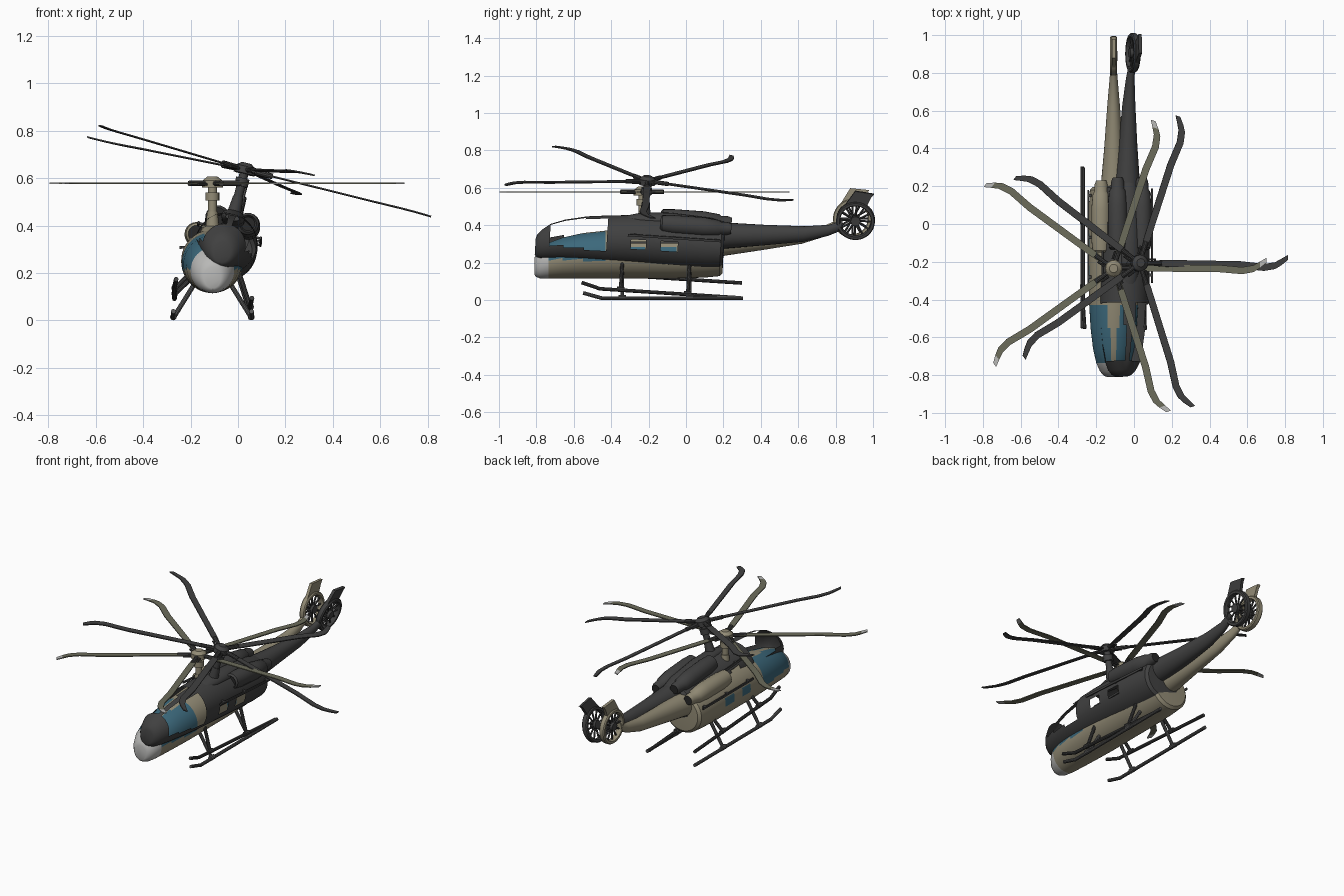
import bpy, bmesh, math
from mathutils import Matrix, Vector

if "Cube" in bpy.data.objects:
    bpy.data.objects.remove(bpy.data.objects["Cube"])


def mat(name, r, g, b):
    m = bpy.data.materials.new(name)
    m.diffuse_color = (r, g, b, 1)
    m.use_nodes = True
    m.node_tree.nodes["Principled BSDF"].inputs["Base Color"].default_value = m.diffuse_color
    return m


TAN = mat("tan_paint", .29, .26, .18)
OLIVE = mat("olive_blade", .15, .15, .105)
LIGHT = mat("light_grey", .48, .48, .47)
GLASS = mat("blue_glass", .045, .14, .2)
GREY = mat("landing_grey", .1, .1, .1)
DARK = mat("dark_paint", .052, .052, .052)
BLACK = mat("black_trim", .02, .02, .02)


def finish(bm, name, mats, place, angle=35):
    me = bpy.data.meshes.new(name)
    bmesh.ops.recalc_face_normals(bm, faces=bm.faces)
    bm.to_mesh(me)
    bm.free()
    ob = bpy.data.objects.new(name, me)
    bpy.context.collection.objects.link(ob)
    for m in mats:
        me.materials.append(m)
    ob.matrix_world = place
    bpy.ops.object.select_all(action='DESELECT')
    ob.select_set(True)
    bpy.context.view_layer.objects.active = ob
    bpy.ops.object.shade_smooth_by_angle(angle=math.radians(angle))
    return ob


def loft(bm, stations, n=24, x=0.0):
    """Ellipses along y: (y, centre z, half width, half height)."""
    rings = []
    for y, z, rx, rz in stations:
        rings.append([bm.verts.new((x + rx * math.cos(2 * math.pi * i / n), y,
                                    z + rz * math.sin(2 * math.pi * i / n))) for i in range(n)])
    for a, b in zip(rings, rings[1:]):
        for i in range(n):
            j = (i + 1) % n
            bm.faces.new((a[i], a[j], b[j], b[i]))
    bm.faces.new(rings[0])
    bm.faces.new(rings[-1])


def rod(bm, a, b, r, r2=None, n=10):
    a, b = Vector(a), Vector(b)
    d = b - a
    m = Matrix.Translation((a + b) / 2) @ d.to_track_quat('Z', 'Y').to_matrix().to_4x4()
    bmesh.ops.create_cone(bm, cap_ends=True, segments=n, radius1=r,
                          radius2=r if r2 is None else r2, depth=d.length, matrix=m)


def box(bm, c, s):
    bmesh.ops.create_cube(bm, size=1, matrix=Matrix.Translation(c) @ Matrix.Diagonal((*s, 1)))


def slab(bm, pts, offset):
    """Prism from a polygon of 3D points swept by an offset vector."""
    a = [bm.verts.new(Vector(p) - Vector(offset) / 2) for p in pts]
    b = [bm.verts.new(Vector(p) + Vector(offset) / 2) for p in pts]
    bm.faces.new(a)
    bm.faces.new(b)
    for i in range(len(a)):
        j = (i + 1) % len(a)
        bm.faces.new((a[i], a[j], b[j], b[i]))


HULL = [(-.81, .18, .035, .045), (-.803, .185, .052, .06), (-.78, .193, .072, .078),
        (-.735, .21, .092, .096), (-.66, .225, .109, .109), (-.55, .237, .122, .121),
        (-.43, .243, .129, .128), (-.3, .249, .132, .133), (-.22, .25, .132, .134),
        (-.14, .25, .132, .134), (-.05, .25, .132, .134), (.1, .25, .13, .13),
        (.18, .25, .126, .122), (.195, .25, .11, .106), (.198, .25, .05, .05)]


def helicopter(pre, place, body, nose, blade, tip, gear, glass):
    # fuselage: glazing is a rule on position; unglazed version keeps openings
    bm = bmesh.new()
    loft(bm, HULL, 48)
    gone = []
    for f in bm.faces:
        c = f.calc_center_median()
        el = math.degrees(math.atan2(c.z - .235, abs(c.x)))
        if c.y < -.735:
            f.material_index = 1
        screen = -.735 < c.y < -.43 and -10 < el < 79
        side = (-.3 < c.y < -.22 or -.14 < c.y < -.05) and .232 < c.z < .286
        if (screen or side) and len(f.verts) == 4:
            f.material_index = 2
            gone.append(f)
    if not glass:
        bmesh.ops.delete(bm, geom=gone, context='FACES')
    finish(bm, pre + "fuselage", [body, nose, GLASS], place)

    # tail boom
    bm = bmesh.new()
    loft(bm, [(.05, .3, .085, .08), (.2, .306, .068, .07), (.4, .322, .05, .056),
              (.62, .343, .034, .042), (.75, .372, .023, .03), (.82, .405, .017, .028)])
    finish(bm, pre + "tail_boom", [body], place)

    # engine cowlings with inset intakes and exhausts
    bm = bmesh.new()
    for s in (-1, 1):
        loft(bm, [(-.15, .365, .036, .036), (-.14, .365, .046, .046), (-.08, .363, .052, .052),
                  (.08, .362, .052, .052), (.16, .36, .044, .044), (.172, .36, .036, .036),
                  (.21, .362, .034, .034)], 20, s * .066)
    for f in list(bm.faces):
        if len(f.verts) > 4:
            bmesh.ops.inset_region(bm, faces=[f], thickness=.007, depth=-.02)
            f.material_index = 1
    finish(bm, pre + "engine_cowlings", [body, BLACK], place)

    # roof fairing ahead of and between the engines
    bm = bmesh.new()
    loft(bm, [(-.36, .36, .03, .012), (-.25, .37, .05, .032), (-.1, .37, .05, .04),
              (.12, .36, .05, .036), (.25, .35, .03, .015)], 20)
    finish(bm, pre + "roof_fairing", [body], place)

    # door rails on both flanks
    bm = bmesh.new()
    for s in (-1, 1):
        box(bm, (s * .135, -.07, .308), (.008, .5, .012))
        for y in (-.28, -.07, .15):
            box(bm, (s * .126, y, .308), (.02, .015, .01))
    finish(bm, pre + "door_rails", [DARK], place)

    # rotor mast and hub
    bm = bmesh.new()
    hy = -.235
    rod(bm, (0, hy, .36), (0, hy, .57), .019, n=16)
    rod(bm, (0, hy, .38), (0, hy, .46), .03, .022, n=16)
    rod(bm, (0, hy, .505), (0, hy, .54), .029, n=16)
    rod(bm, (0, hy, .56), (0, hy, .59), .045, n=20)
    rod(bm, (0, hy, .59), (0, hy, .606), .042, .022, n=20)
    finish(bm, pre + "rotor_hub", [body], place)

    # five blades with swept tips, plus dark cuffs
    bm, cuffs = bmesh.new(), bmesh.new()
    path = [(.08, 0, .028), (.14, 0, .036), (.55, -.005, .038), (.68, -.018, .037),
            (.74, -.008, .036), (.775, .012, .034), (.81, .036, .026)]
    for k in range(5):
        rot = Matrix.Translation((0, hy, .578)) @ Matrix.Rotation(math.radians(.5 + 72 * k), 4, 'Z')
        for i, (a, b) in enumerate(zip(path, path[1:])):
            n0 = len(bm.faces)
            slab(bm, [rot @ Vector(p) for p in ((a[0], a[1] - a[2] / 2, 0), (b[0], b[1] - b[2] / 2, 0),
                                                (b[0], b[1] + b[2] / 2, 0), (a[0], a[1] + a[2] / 2, 0))],
                 (0, 0, .006))
            bm.faces.ensure_lookup_table()
            for f in bm.faces[n0:]:
                f.material_index = int(i == 5)
        rod(cuffs, rot @ Vector((.03, 0, 0)), rot @ Vector((.12, 0, 0)), .012)
        rod(cuffs, rot @ Vector((.045, .02, -.004)), rot @ Vector((.09, .02, -.004)), .006)
    bmesh.ops.remove_doubles(bm, verts=bm.verts, dist=.0001)
    # remove the hidden walls between blade sections
    inner = [f for f in bm.faces if all(len(e.link_faces) > 2 for e in f.edges
                                        if abs(e.verts[0].co.z - e.verts[1].co.z) < .001)
             and abs(f.normal.z) < .5]
    bmesh.ops.delete(bm, geom=inner, context='FACES')
    finish(bm, pre + "rotor_blades", [blade, tip], place)
    finish(cuffs, pre + "blade_cuffs", [DARK], place)

    # shrouded tail fan: ring
    fy, fz = .89, .435
    bm = bmesh.new()
    n, prof = 36, [(.104, -.012), (.104, .012), (.099, .018), (.086, .018), (.082, .012),
                   (.082, -.012), (.086, -.018), (.099, -.018)]
    rings = [[bm.verts.new((x, fy + r * math.cos(2 * math.pi * i / n), fz + r * math.sin(2 * math.pi * i / n)))
              for r, x in prof] for i in range(n)]
    for i in range(n):
        a, b = rings[i], rings[(i + 1) % n]
        for j in range(8):
            bm.faces.new((a[j], a[(j + 1) % 8], b[(j + 1) % 8], b[j]))
    finish(bm, pre + "fan_ring", [body], place)

    # fan hub and blades
    bm = bmesh.new()
    rod(bm, (-.02, fy, fz), (.02, fy, fz), .026, n=16)
    for k in range(12):
        t = 2 * math.pi * k / 12
        rod(bm, (0, fy, fz), (0, fy + .085 * math.cos(t), fz + .085 * math.sin(t)), .0055, n=6)
    finish(bm, pre + "tail_fan", [DARK], place)

    # swept tail fin
    bm = bmesh.new()
    slab(bm, [(0, .825, .512), (0, .878, .598), (0, .98, .588), (0, .965, .568), (0, .945, .52),
              (0, .89, .53)], (.018, 0, 0))
    finish(bm, pre + "tail_fin", [body], place)

    # landing skids with upturned fronts and struts
    bm = bmesh.new()
    for s in (-1, 1):
        rod(bm, (s * .165, -.455, .01), (s * .165, .305, .01), .01)
        rod(bm, (s * .165, -.55, .038), (s * .165, -.45, .01), .01)
        for y in (-.34, .02):
            rod(bm, (s * .165, y, .01), (s * .075, y, .155), .01)
            rod(bm, (s * .165, y - .02, .014), (s * .165, y + .02, .014), .014)
    finish(bm, pre + "landing_skids", [gear], place)


# level tan aircraft
helicopter("tan_", Matrix.Translation((-.108, 0, 0)), TAN, LIGHT, OLIVE, LIGHT, GREY, True)

# banked dark aircraft overlapping it, with open window frames
up = Vector((.25, .065, 1)).normalized()
fwd = Vector((0, 1, -.065)).normalized()
right = fwd.cross(up)
turn = Matrix((right, fwd, up)).transposed().to_4x4()
helicopter("dark_", Matrix.Translation((.03, -.207, .638)) @ turn @ Matrix.Translation((0, .235, -.58)),
           DARK, DARK, DARK, DARK, DARK, False)
